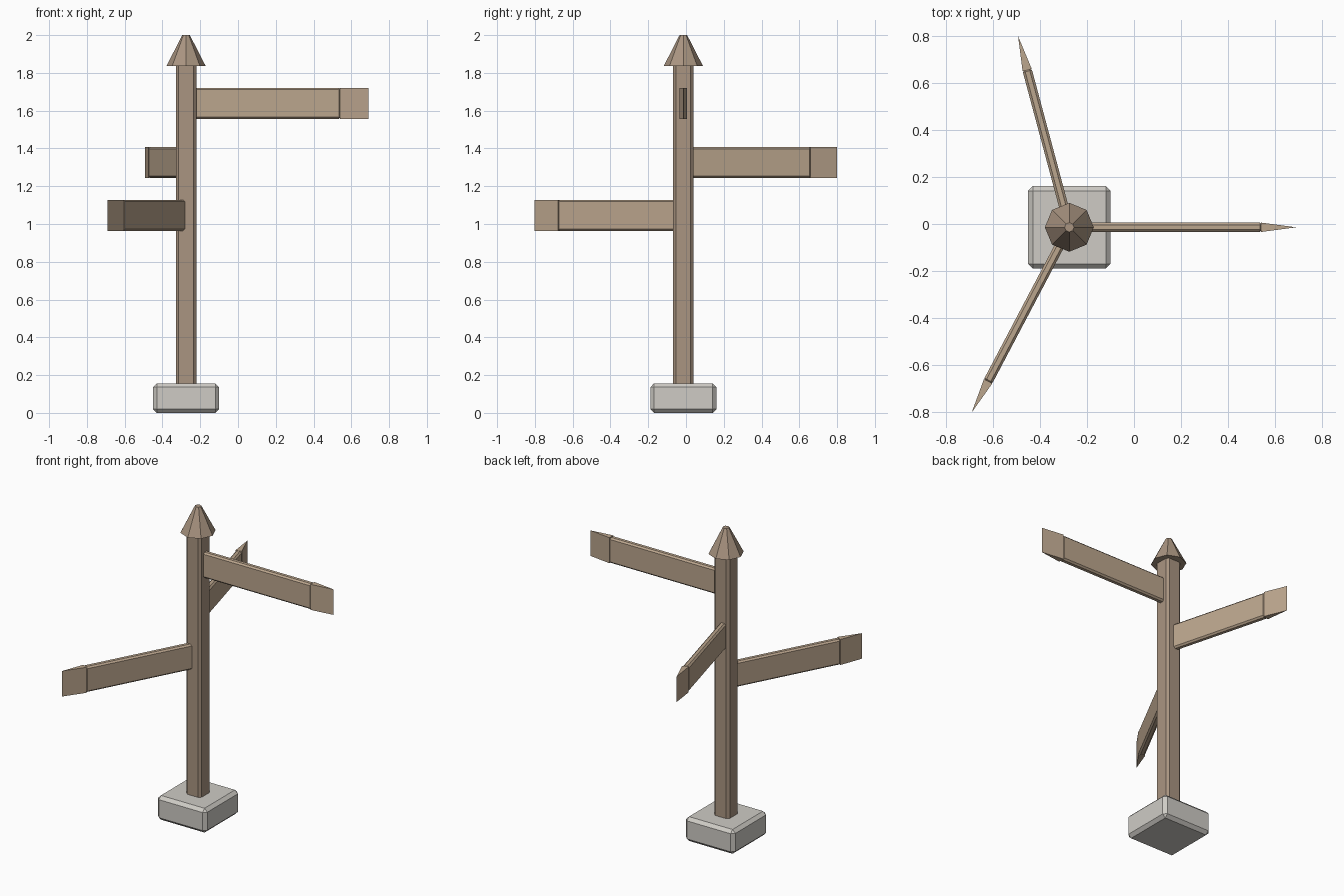
import bpy, bmesh, math
from mathutils import Matrix

if "Cube" in bpy.data.objects:
    bpy.data.objects.remove(bpy.data.objects["Cube"])

CX, CY = -0.275, -0.014  # post axis


def material(name, rgb):
    m = bpy.data.materials.new(name)
    m.diffuse_color = (*rgb, 1)
    m.use_nodes = True
    m.node_tree.nodes["Principled BSDF"].inputs["Base Color"].default_value = m.diffuse_color
    return m


POST = material("dark_wood", (0.40, 0.30, 0.22))
BOARD = material("light_wood", (0.50, 0.38, 0.27))
STONE = material("stone", (0.62, 0.60, 0.56))


def finish(bm, name, mat, loc, angle=0):
    bmesh.ops.recalc_face_normals(bm, faces=bm.faces)
    me = bpy.data.meshes.new(name)
    bm.to_mesh(me)
    bm.free()
    me.materials.append(mat)
    ob = bpy.data.objects.new(name, me)
    ob.location = loc
    ob.rotation_euler.z = angle
    bpy.context.collection.objects.link(ob)
    return ob


def box(name, lo, hi, bevel, mat, loc, angle=0):
    bm = bmesh.new()
    size = [b - a for a, b in zip(lo, hi)]
    mid = [(a + b) / 2 for a, b in zip(lo, hi)]
    bmesh.ops.create_cube(bm, size=1, matrix=Matrix.Translation(mid) @ Matrix.Diagonal((*size, 1)))
    bmesh.ops.bevel(bm, geom=bm.edges[:], offset=bevel, segments=1, affect='EDGES')
    return finish(bm, name, mat, loc, angle)


def wedge(name, start, length, half_t, half_h, mat, loc, angle):
    # arrow tip: full height, thickness tapering to a vertical edge
    bm = bmesh.new()
    outline = [(start, -half_t), (start + length, 0), (start, half_t)]
    face = bm.faces.new([bm.verts.new((x, y, -half_h)) for x, y in outline])
    ext = bmesh.ops.extrude_face_region(bm, geom=[face])
    top = [v for v in ext["geom"] if isinstance(v, bmesh.types.BMVert)]
    bmesh.ops.translate(bm, verts=top, vec=(0, 0, 2 * half_h))
    return finish(bm, name, mat, loc, angle)


# stone base and post
box("stone_base", (-0.175, -0.175, 0), (0.175, 0.175, 0.156), 0.02, STONE, (CX, CY, 0))
box("post", (-0.054, -0.054, 0.1), (0.054, 0.054, 1.86), 0.015, POST, (CX, CY, 0))

# eight-sided cap
bm = bmesh.new()
bmesh.ops.create_cone(bm, cap_ends=True, segments=8, radius1=0.104, radius2=0.02, depth=0.164)
finish(bm, "post_cap", POST, (CX, CY, 1.918))

# three direction boards: name, height, angle, reach
for name, z, deg, reach in [("upper", 1.639, 0, 0.965),
                            ("middle", 1.326, 105, 0.842),
                            ("lower", 1.046, 242.2, 0.89)]:
    a = math.radians(deg)
    loc = (CX, CY, z)
    end = reach - 0.15
    box(name + "_board", (0, -0.02, -0.082), (end + 0.005, 0.02, 0.082), 0.01, BOARD, loc, a)
    wedge(name + "_board_tip", end, 0.15, 0.02, 0.082, BOARD, loc, a)
